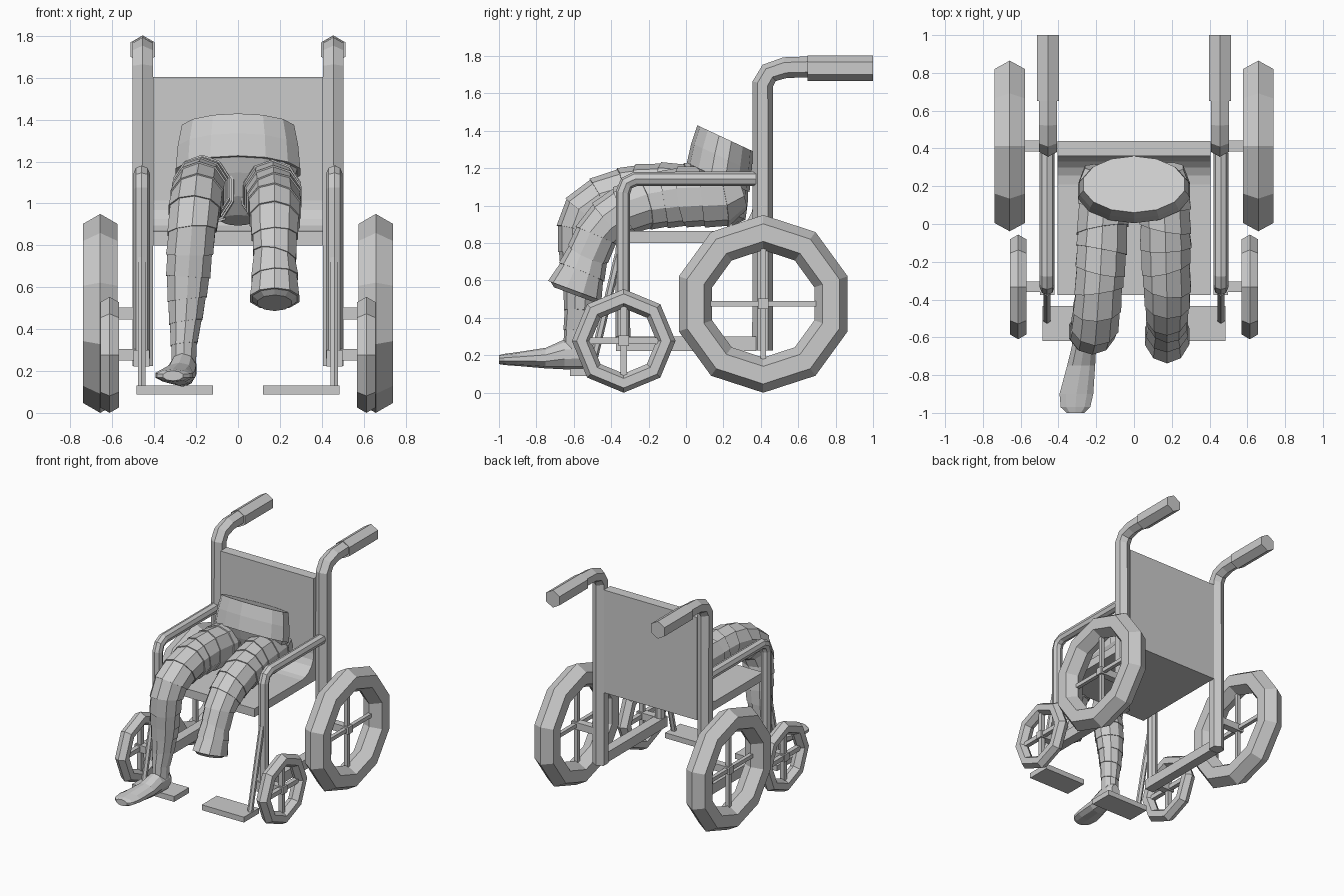
import bpy, bmesh, random
from math import sin, cos, pi
from mathutils import Vector

if "Cube" in bpy.data.objects:
    bpy.data.objects.remove(bpy.data.objects["Cube"])

random.seed(4)


def mesh_object(name, bm):
    bmesh.ops.recalc_face_normals(bm, faces=bm.faces)
    me = bpy.data.meshes.new(name)
    bm.to_mesh(me)
    bm.free()
    ob = bpy.data.objects.new(name, me)
    bpy.context.collection.objects.link(ob)
    return ob


def loft(name, rings, sides):
    """Skin elliptical rings: (centre, tangent, half width across x, half depth)."""
    bm = bmesh.new()
    loops = []
    for c, t, rx, rn in rings:
        t = Vector(t).normalized()
        n = t.cross(Vector((1, 0, 0))).normalized()
        u = n.cross(t)
        loops.append([bm.verts.new(Vector(c) + u * rx * sin(2 * pi * i / sides) + n * rn * cos(2 * pi * i / sides))
                      for i in range(sides)])
    for a, b in zip(loops, loops[1:]):
        for i in range(sides):
            j = (i + 1) % sides
            bm.faces.new((a[i], a[j], b[j], b[i]))
    bm.faces.new(loops[0])
    bm.faces.new(loops[-1])
    return mesh_object(name, bm)


def tube(name, x, path, r, sides):
    pts = [Vector((x, y, z)) for y, z in path]
    rings = []
    for i, p in enumerate(pts):
        a = (p - pts[i - 1]).normalized() if i else Vector()
        b = (pts[i + 1] - p).normalized() if i < len(pts) - 1 else Vector()
        rings.append((p, a + b, r, r))
    return loft(name, rings, sides)


def box(name, lo, hi):
    lo, hi = Vector(lo), Vector(hi)
    bm = bmesh.new()
    bmesh.ops.create_cube(bm, size=1)
    for v in bm.verts:
        v.co = (lo + hi) / 2 + Vector(v.co[k] * abs(hi[k] - lo[k]) for k in range(3))
    return mesh_object(name, bm)


def wheel(name, x, y, radius, minor, sides, spoke):
    bpy.ops.mesh.primitive_torus_add(location=(x, y, radius), rotation=(0, pi / 2, 0), major_segments=sides,
                                     minor_segments=6, major_radius=radius - minor, minor_radius=minor)
    bpy.context.object.name = name + "_tyre"
    d, h = radius - 1.7 * minor, spoke / 2
    box(name + "_spoke_v", (x - h, y - h, radius - d), (x + h, y + h, radius + d))
    box(name + "_spoke_h", (x - h, y - d, radius - h), (x + h, y + d, radius + h))
    s = 1 if x > 0 else -1
    box(name + "_axle", (s * 0.45, y - 0.028, radius - 0.028), (x + s * 0.03, y + 0.028, radius + 0.028))


def bandaged(name, stations, bands, sides=10):
    """Limb wrapped in slightly flared, tilted overlapping bands."""
    pts = [Vector(s[:3]) for s in stations]
    dist = [0]
    for a, b in zip(pts, pts[1:]):
        dist.append(dist[-1] + (b - a).length)

    def at(d):
        d = min(max(d, 0), dist[-1])
        i = max(k for k in range(len(dist) - 1) if dist[k] <= d)
        f = (d - dist[i]) / (dist[i + 1] - dist[i])
        return [p + (q - p) * f for p, q in zip(stations[i], stations[i + 1])]

    rings = []
    for k in range(bands + 1):
        d = dist[-1] * k / bands
        s = at(d)
        t = (Vector(at(d + 0.06)[:3]) - Vector(at(d - 0.06)[:3])).normalized()
        if 0 < k < bands:
            t += Vector((random.uniform(-.25, .25), random.uniform(-.1, .1), random.uniform(-.1, .1)))
        if k:
            rings.append((s[:3], t, s[3] * 1.03, s[4] * 1.03))
        if k < bands:
            rings.append((s[:3], t, s[3] * 0.975, s[4] * 0.975))
    return loft(name, rings, sides)


# Seat and backrest in one profile with a curved inner corner
profile = [(-.375, .80), (.44, .80), (.44, 1.605), (.36, 1.605)]
profile += [(.21 + .15 * cos(a * pi / 10), 1.015 - .15 * sin(a * pi / 10)) for a in range(6)]
profile += [(-.375, .865)]
bm = bmesh.new()
face = bm.faces.new([bm.verts.new((-.405, y, z)) for y, z in profile])
ext = bmesh.ops.extrude_face_region(bm, geom=[face])
bmesh.ops.translate(bm, vec=(.81, 0, 0), verts=[g for g in ext["geom"] if isinstance(g, bmesh.types.BMVert)])
mesh_object("seat_and_back", bm)

# Frame, wheels and footrests on both sides
for side, s in (("right", -1), ("left", 1)):
    tube(side + "_back_post", s * .455, [(.41, .225), (.41, 1.65), (.445, 1.71), (.53, 1.738), (.66, 1.742)], .056, 6)
    tube(side + "_grip", s * .455, [(.65, 1.735), (1.0, 1.735)], .068, 6)
    tube(side + "_arm_rail", s * .46,
         [(-.337, .26), (-.337, 1.07), (-.318, 1.12), (-.27, 1.143), (.375, 1.143)], .039, 8)
    box(side + "_lower_rail", (s * .46 - .038, -.375, .222), (s * .46 + .038, .375, .30))
    tube(side + "_footrest_strut", s * .46, [(-.36, .74), (-.51, .11)], .021, 6)
    box(side + "_footplate", (s * .12, -.62, .088), (s * .485, -.435, .13))
    wheel(side + "_rear_wheel", s * .658, .413, .475, .094, 10, .03)
    wheel(side + "_front_wheel", s * .613, -.333, .277, .051, 8, .035)

# Pelvis, leaning back, with a waistband
lean = (0, -.42, -.9)
loft("pelvis", [((0, y, z), lean, rx, rn) for y, z, rx, rn in (
    (.21, 1.36, .275, .165), (.19, 1.26, .295, .178), (.172, 1.15, .305, .185), (.177, 1.15, .29, .172),
    (.185, 1.08, .27, .16), (.2, .98, .18, .13), (.2, .92, .08, .06))], 14)

# Full right leg and foot
bandaged("right_leg", [
    (-.14, .29, 1.08, .13, .11), (-.15, .2, 1.06, .15, .165), (-.165, 0, 1.065, .142, .16),
    (-.175, -.2, 1.08, .138, .15), (-.19, -.4, 1.05, .132, .137), (-.205, -.53, .98, .128, .13),
    (-.22, -.575, .86, .12, .118), (-.235, -.57, .72, .113, .108), (-.24, -.56, .6, .105, .1),
    (-.25, -.57, .42, .08, .08), (-.26, -.59, .3, .062, .065), (-.26, -.59, .22, .06, .065)], 15)
loft("right_foot", [((x, y, z), (0, -1, 0), rx, rz) for x, y, z, rx, rz in (
    (-.255, -.515, .2, .04, .06), (-.258, -.55, .21, .062, .085), (-.265, -.65, .205, .068, .08),
    (-.28, -.75, .185, .078, .055), (-.305, -.9, .18, .094, .037), (-.31, -.97, .178, .082, .03),
    (-.31, -1.0, .177, .05, .024))], 10)

# Left leg ending in a stump below the knee
bandaged("left_leg", [
    (.14, .29, 1.08, .13, .11), (.15, .2, 1.05, .15, .165), (.165, 0, 1.05, .142, .162),
    (.17, -.2, 1.02, .138, .142), (.175, -.35, .97, .13, .132), (.175, -.46, .88, .118, .122),
    (.175, -.51, .78, .105, .11), (.175, -.545, .68, .112, .12), (.175, -.595, .545, .12, .148)], 11)
loft("left_stump_end", [((.175, -.593, .55), (0, -.35, -.94), .118, .145),
                        ((.175, -.602, .525), (0, -.35, -.94), .085, .11)], 10)
